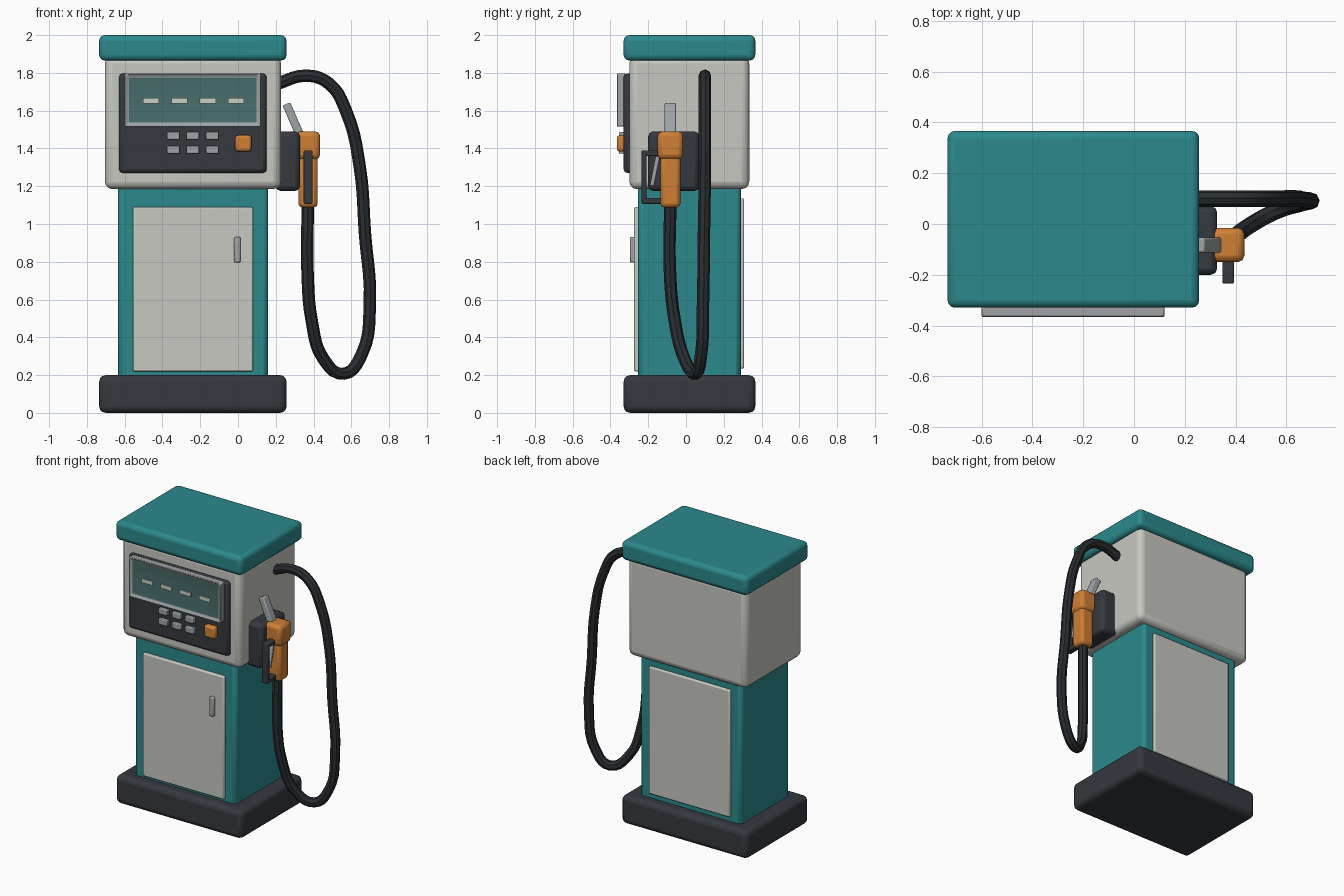
import bpy
import bmesh
from mathutils import Matrix, Vector

cube = bpy.data.objects.get("Cube")
if cube:
    bpy.data.objects.remove(cube, do_unlink=True)


def material(name, rgb):
    m = bpy.data.materials.new(name)
    m.use_nodes = True
    m.diffuse_color = (*rgb, 1)
    m.node_tree.nodes["Principled BSDF"].inputs["Base Color"].default_value = (*rgb, 1)
    return m


teal = material("teal paint", (0.025, 0.25, 0.265))
cream = material("cream paint", (0.57, 0.58, 0.53))
dark = material("dark plastic", (0.035, 0.041, 0.05))
rubber = material("hose rubber", (0.022, 0.026, 0.031))
grey = material("grey metal", (0.35, 0.37, 0.38))
orange = material("orange plastic", (0.62, 0.21, 0.035))
glass = material("screen glass", (0.065, 0.155, 0.15))
digit = material("pale digits", (0.6, 0.64, 0.56))


def finish(obj, bevel, segments):
    if bevel:
        mod = obj.modifiers.new("Bevel", "BEVEL")
        mod.width, mod.segments = bevel, segments
    bpy.ops.object.select_all(action="DESELECT")
    obj.select_set(True)
    bpy.context.view_layer.objects.active = obj
    bpy.ops.object.shade_smooth_by_angle(angle=0.6)
    return obj


def box(name, mats, x, y, z, bevel=0.01, segments=2, tilt=None, inset=None):
    """Bevelled box from x, y and z ranges; tilt = (axis, angle), inset = (rim, depth) on the front."""
    bm = bmesh.new()
    bmesh.ops.create_cube(bm, size=1)
    size = Vector([r[1] - r[0] for r in (x, y, z)])
    bmesh.ops.scale(bm, vec=size, verts=bm.verts)
    if inset:
        front = min(bm.faces, key=lambda f: f.calc_center_median().y)
        bmesh.ops.inset_region(bm, faces=[front], thickness=inset[0])
        front.material_index = 1
        bmesh.ops.translate(bm, vec=(0, inset[1], 0), verts=front.verts)
    if tilt:
        bmesh.ops.rotate(bm, verts=bm.verts, matrix=Matrix.Rotation(tilt[1], 3, tilt[0]))
    mesh = bpy.data.meshes.new(name)
    bm.to_mesh(mesh)
    bm.free()
    for m in mats if isinstance(mats, list) else [mats]:
        mesh.materials.append(m)
    obj = bpy.data.objects.new(name, mesh)
    obj.location = [sum(r) / 2 for r in (x, y, z)]
    bpy.context.collection.objects.link(obj)
    return finish(obj, bevel, segments)


# Cabinet
wide, deep = (-0.735, 0.257), (-0.33, 0.367)
box("base", dark, wide, deep, (0, 0.2), 0.035, 3)
box("lower_cabinet", teal, (-0.635, 0.16), (-0.253, 0.29), (0.17, 1.22), 0.025)
box("upper_housing", cream, (-0.705, 0.228), (-0.3, 0.335), (1.185, 1.89), 0.04, 3)
box("roof_cap", teal, wide, deep, (1.865, 2), 0.03, 3)

# Door and rear panel
box("front_door", cream, (-0.557, 0.08), (-0.275, -0.24), (0.22, 1.09), 0.008)
box("rear_panel", cream, (-0.557, 0.08), (0.28, 0.308), (0.235, 1.135), 0.008)
box("door_handle", grey, (-0.02, 0.014), (-0.297, -0.265), (0.795, 0.932), 0.009)

# Control panel
box("control_panel", dark, (-0.63, 0.152), (-0.33, -0.28), (1.27, 1.797), 0.02)
box("display_frame", [grey, glass], (-0.6, 0.12), (-0.37, -0.32), (1.515, 1.797),
    0.008, 2, inset=(0.032, 0.015))
for i in range(4):
    cx = -0.46 + 0.15 * i
    box("display_digit", digit, (cx - 0.043, cx + 0.043), (-0.363, -0.354), (1.639, 1.666), 0)
for cx in (-0.343, -0.24, -0.136):
    for cz in (1.393, 1.467):
        box("keypad_button", grey, (cx - 0.033, cx + 0.033), (-0.355, -0.32),
            (cz - 0.02, cz + 0.02), 0.005)
box("orange_button", orange, (-0.015, 0.072), (-0.366, -0.32), (1.383, 1.47), 0.015)

# Nozzle in its holster
box("nozzle_holster", dark, (0.2, 0.328), (-0.2, 0.07), (1.175, 1.49), 0.025)
box("nozzle_head", orange, (0.305, 0.435), (-0.15, -0.015), (1.342, 1.49), 0.025)
box("nozzle_grip", orange, (0.32, 0.422), (-0.135, -0.03), (1.088, 1.37), 0.02)
box("nozzle_spout", grey, (0.278, 0.322), (-0.113, -0.053), (1.425, 1.645), 0.008,
    tilt=("Y", -0.41))
bar = (0.348, 0.394)
box("guard_front", dark, bar, (-0.235, -0.208), (1.107, 1.39), 0.006)
box("guard_top", dark, bar, (-0.23, -0.12), (1.36, 1.39), 0.006)
box("guard_bottom", dark, bar, (-0.23, -0.12), (1.107, 1.137), 0.006)
box("trigger", grey, (0.357, 0.385), (-0.176, -0.154), (1.2, 1.36), 0.006,
    tilt=("X", -0.2))

# Hose hanging from the grip and looping back up to the housing
path = [(0.37, -0.083, 1.12), (0.368, -0.085, 0.75), (0.39, -0.06, 0.49),
        (0.45, -0.01, 0.29), (0.56, 0.05, 0.207), (0.655, 0.08, 0.31),
        (0.698, 0.09, 0.58), (0.672, 0.095, 0.95), (0.645, 0.1, 1.3),
        (0.575, 0.1, 1.59), (0.48, 0.1, 1.745), (0.36, 0.1, 1.785), (0.2, 0.1, 1.74)]
curve = bpy.data.curves.new("hose", "CURVE")
curve.dimensions = "3D"
curve.bevel_depth, curve.bevel_resolution = 0.033, 2
curve.resolution_u = 5
curve.use_fill_caps = True
spline = curve.splines.new("BEZIER")
spline.bezier_points.add(len(path) - 1)
for point, co in zip(spline.bezier_points, path):
    point.co = co
    point.handle_left_type = point.handle_right_type = "AUTO"
curve.materials.append(rubber)
hose = bpy.data.objects.new("hose", curve)
bpy.context.collection.objects.link(hose)
bpy.ops.object.select_all(action="DESELECT")
hose.select_set(True)
bpy.context.view_layer.objects.active = hose
bpy.ops.object.convert(target="MESH")
finish(bpy.context.view_layer.objects.active, 0, 0)
